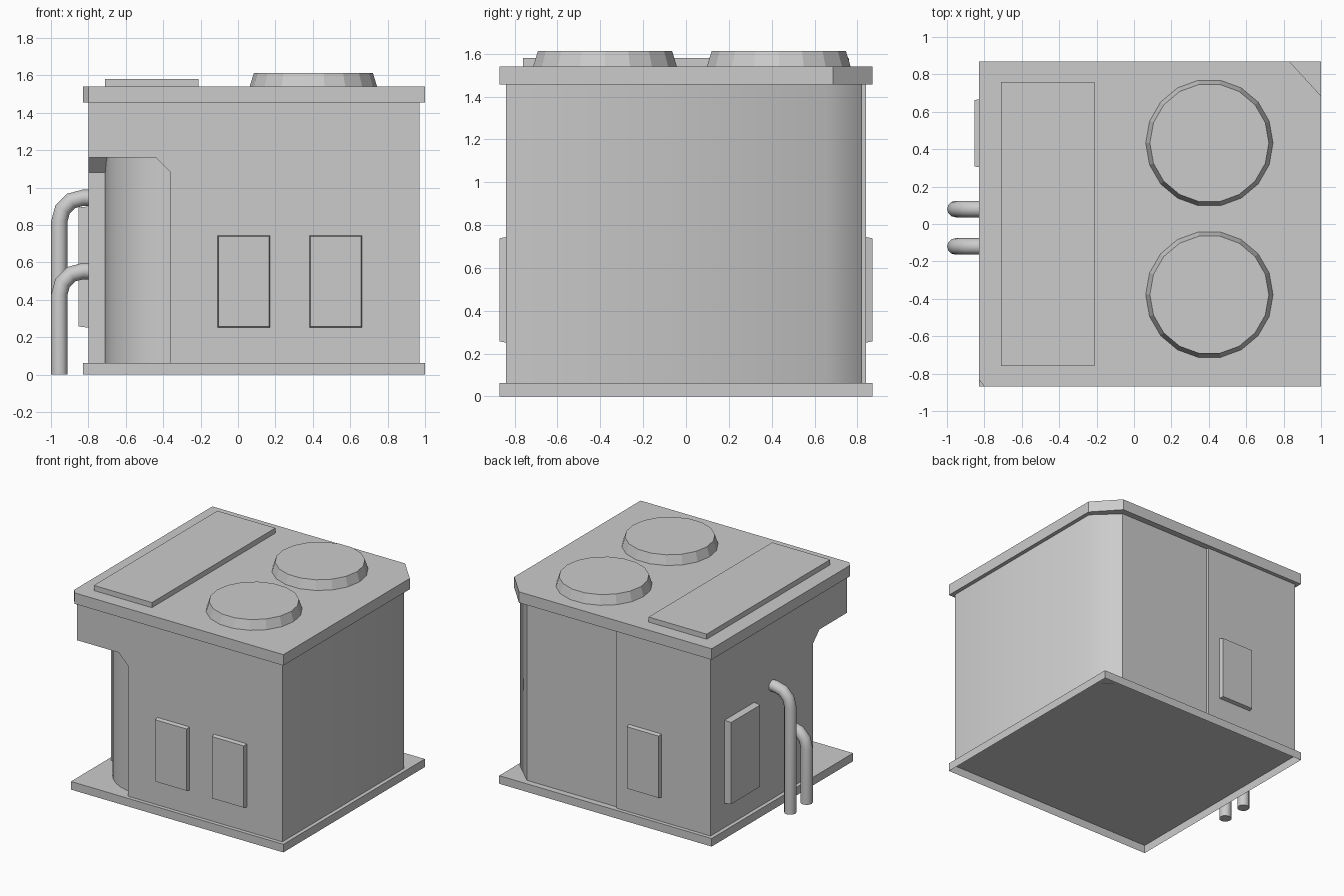
import bpy, bmesh
from math import sin, cos, pi

if "Cube" in bpy.data.objects:
    bpy.data.objects.remove(bpy.data.objects["Cube"])


def loft(name, rings, cap_start=True, smooth=False):
    """Skin a list of equal-length point rings and cap the ends."""
    bm = bmesh.new()
    vs = [[bm.verts.new(p) for p in r] for r in rings]
    n = len(vs[0])
    for a, b in zip(vs, vs[1:]):
        for i in range(n):
            j = (i + 1) % n
            bm.faces.new((a[i], a[j], b[j], b[i]))
    bm.faces.new(vs[-1])
    if cap_start:
        bm.faces.new(vs[0])
        bmesh.ops.recalc_face_normals(bm, faces=bm.faces)
    me = bpy.data.meshes.new(name)
    bm.to_mesh(me)
    bm.free()
    ob = bpy.data.objects.new(name, me)
    bpy.context.collection.objects.link(ob)
    if smooth:
        select(ob)
        bpy.ops.object.shade_smooth_by_angle(angle=pi / 6)
    return ob


def select(ob):
    bpy.ops.object.select_all(action='DESELECT')
    ob.select_set(True)
    bpy.context.view_layer.objects.active = ob


def at_z(outline, z):
    return [(x, y, z) for x, y in outline]


def rect(x0, x1, y0, y1):
    return [(x0, y0), (x1, y0), (x1, y1), (x0, y1)]


def circle(cx, cy, r, n):
    return [(cx + r * cos(2 * pi * i / n), cy + r * sin(2 * pi * i / n)) for i in range(n)]


# Base tray, open underneath
tray = rect(-0.83, 1.0, -0.87, 0.87)
loft("base_tray", [at_z(tray, 0), at_z(tray, 0.063)], cap_start=False)

# Main housing: clipped back-right corner and a shallow step in the back wall
outline = [(-0.8, -0.84), (0.97, -0.84), (0.97, 0.655), (0.795, 0.822),
           (0.01, 0.822), (0.01, 0.84), (-0.8, 0.84)]
body = loft("housing", [at_z(outline, 0.06), at_z(outline, 1.46)])

# Front-left recess with sloped upper corners
full, inset = rect(-1, -0.36, -1, -0.42), rect(-1, -0.44, -1, -0.5)
cutter = loft("recess_cutter", [at_z(full, 0), at_z(full, 1.08), at_z(inset, 1.16)])
cutter.hide_render = True
mod = body.modifiers.new("recess", 'BOOLEAN')
mod.operation, mod.object, mod.solver = 'DIFFERENCE', cutter, 'EXACT'
select(body)
bpy.ops.object.modifier_apply(modifier=mod.name)
bpy.data.objects.remove(cutter)

# Soft shading only across the right wall and its clipped corner
bm = bmesh.new()
bm.from_mesh(body.data)
for f in bm.faces:
    f.smooth = True
for e in bm.edges:
    e.smooth = all(abs(v.co.x - 0.97) + abs(v.co.y - 0.655) < 0.01 for v in e.verts)
bm.to_mesh(body.data)
bm.free()

# Round drum standing in the recess
drum = circle(-0.36, -0.42, 0.35, 32)
loft("recess_drum", [at_z(drum, 0.062), at_z(drum, 1.2)], smooth=True)

# Roof slab with clipped corners
roof = [(-0.80, -0.87), (1.0, -0.87), (1.0, 0.685), (0.83, 0.87), (-0.83, 0.87), (-0.83, -0.83)]
loft("roof_slab", [at_z(roof, 1.455), at_z(roof, 1.54)])

# Raised roof panel and two fan covers
lid = rect(-0.71, -0.21, -0.76, 0.76)
loft("roof_panel", [at_z(lid, 1.535), at_z(lid, 1.58)])
for i, cy in enumerate((-0.378, 0.433)):
    loft(f"fan_cover_{i + 1}", [at_z(circle(0.403, cy, 0.342, 18), 1.535),
                                at_z(circle(0.403, cy, 0.318, 18), 1.613)])


# Wall panels with slightly tapered rims
def wall_panel(name, a0, a1, z0, z1, inner, outer, axis):
    rings = []
    for d, t in ((inner, 0), (outer, 0.007)):
        pts = rect(a0 + t, a1 - t, z0 + t, z1 - t)
        rings.append([(a, d, z) if axis == 'y' else (d, a, z) for a, z in pts])
    loft(name, rings)


wall_panel("front_panel_left", -0.11, 0.173, 0.25, 0.745, -0.835, -0.87, 'y')
wall_panel("front_panel_right", 0.38, 0.665, 0.25, 0.745, -0.835, -0.87, 'y')
wall_panel("back_panel", -0.38, -0.095, 0.25, 0.745, 0.835, 0.87, 'y')
wall_panel("side_panel", 0.30, 0.67, 0.25, 0.9, -0.79, -0.853, 'x')


# Elbow pipes on the left side
def pipe(name, y, top, r=0.044, bend=0.125, sides=12):
    cx, cz = -0.955 + bend, top - bend
    path = [(-0.955, 0.0, 0.0)]
    path += [(cx - bend * cos(t), cz + bend * sin(t), t) for t in (0, pi / 6, pi / 3, pi / 2)]
    path.append((-0.79, top, pi / 2))
    rings = []
    for x, z, t in path:
        # ring lies across the path, turned by the bend angle
        rings.append([(x - u * cos(t), y + v, z + u * sin(t))
                      for u, v in circle(0, 0, r, sides)])
    loft(name, rings, smooth=False)
    select(bpy.data.objects[name])
    bpy.ops.object.shade_smooth_by_angle(angle=pi / 4)


pipe("tall_pipe", 0.08, 0.945)
pipe("short_pipe", -0.12, 0.553)
